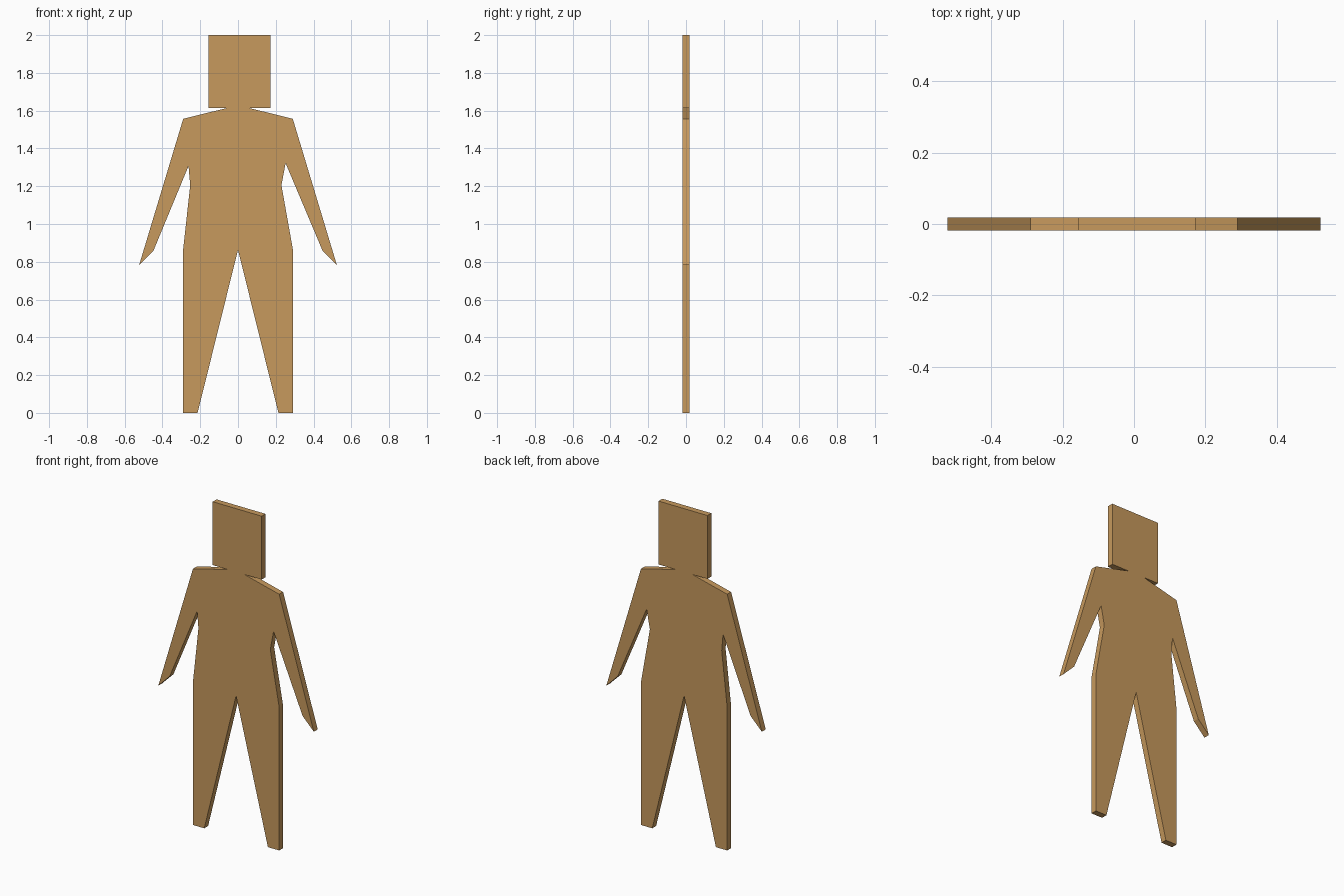
import bpy
import bmesh

if "Cube" in bpy.data.objects:
    bpy.data.objects.remove(bpy.data.objects["Cube"])

HALF_DEPTH = 0.0185

wood = bpy.data.materials.new("tan_board")
wood.diffuse_color = (0.57, 0.32, 0.11, 1.0)
wood.use_nodes = True
wood.node_tree.nodes["Principled BSDF"].inputs["Base Color"].default_value = wood.diffuse_color


def board(name, outline):
    """Flat board cut to an (x, z) outline, with thickness along y."""
    bm = bmesh.new()
    face = bm.faces.new([bm.verts.new((x, -HALF_DEPTH, z)) for x, z in outline])
    grown = bmesh.ops.extrude_face_region(bm, geom=[face], use_keep_orig=True)
    moved = [v for v in grown["geom"] if isinstance(v, bmesh.types.BMVert)]
    bmesh.ops.translate(bm, verts=moved, vec=(0, 2 * HALF_DEPTH, 0))
    bmesh.ops.recalc_face_normals(bm, faces=bm.faces)
    mesh = bpy.data.meshes.new(name)
    bm.to_mesh(mesh)
    bm.free()
    mesh.materials.append(wood)
    obj = bpy.data.objects.new(name, mesh)
    bpy.context.collection.objects.link(obj)
    return obj


# Head: square, slightly off centre, joined to the body by a narrow neck
head = [(0.055, 1.615), (0.172, 1.615), (0.172, 2.0),
        (-0.157, 2.0), (-0.157, 1.615), (-0.055, 1.615)]

# Left side: shoulder, arm, waist, hip and leg, from neck to foot
left_side = [(-0.29, 1.557), (-0.523, 0.784), (-0.447, 0.86), (-0.262, 1.307),
             (-0.253, 1.205), (-0.29, 0.868), (-0.29, 0.0), (-0.214, 0.0)]

# Right side: the same, mirrored, with a slimmer waist and higher armpit
right_side = [(-x, z) for x, z in left_side]
right_side[3] = (0.252, 1.322)
right_side[4] = (0.23, 1.205)

crotch = [(0.0, 0.863)]

board("figure_board", head + left_side + crotch + right_side[::-1])
